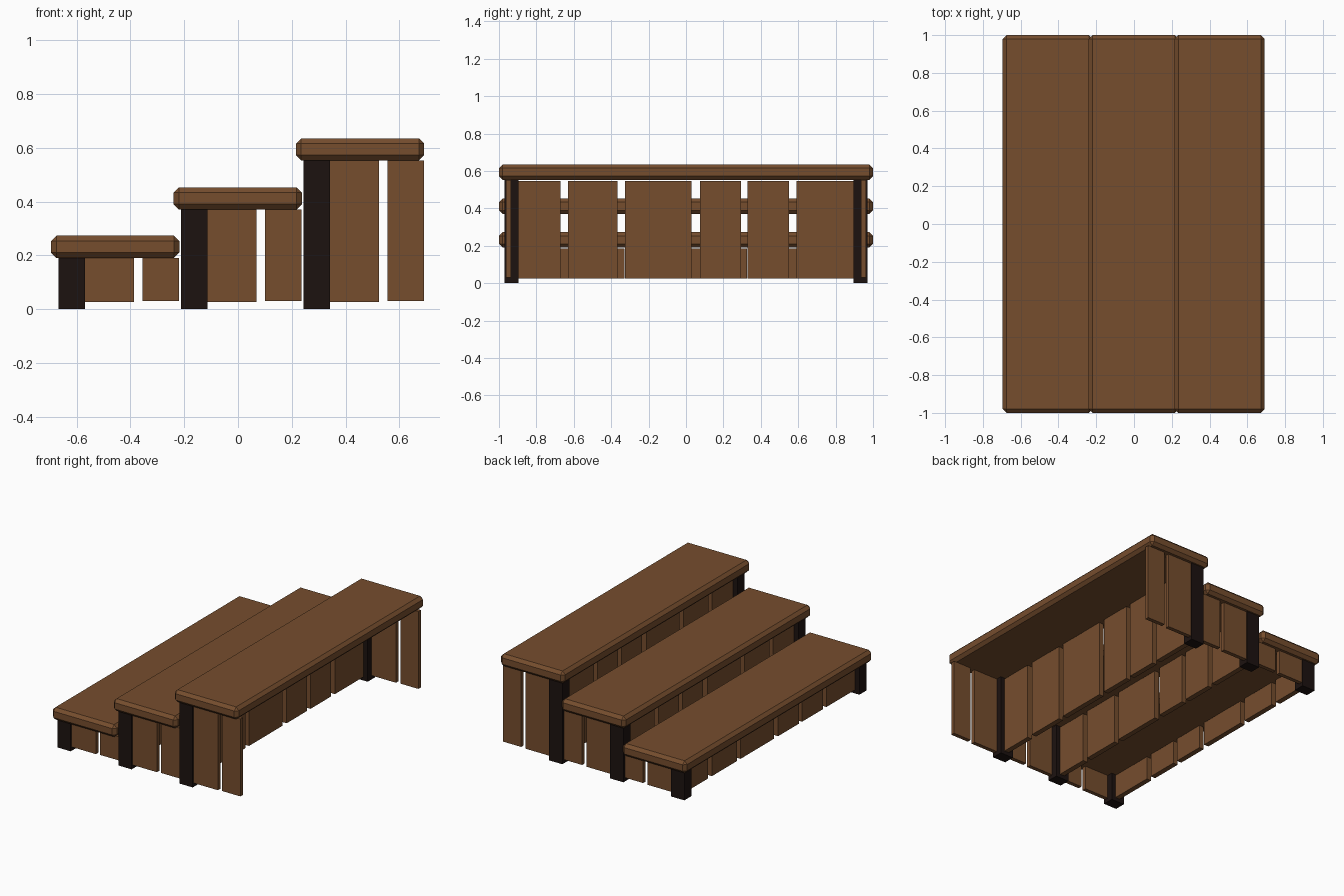
import bpy

if "Cube" in bpy.data.objects:
    bpy.data.objects.remove(bpy.data.objects["Cube"])


def material(name, color):
    m = bpy.data.materials.new(name)
    m.diffuse_color = color
    m.use_nodes = True
    m.node_tree.nodes["Principled BSDF"].inputs["Base Color"].default_value = m.diffuse_color
    return m


WOOD = material("brown_wood", (0.18, 0.075, 0.027, 1))
DARK = material("dark_wood", (0.012, 0.006, 0.005, 1))


def box(name, x, y, z, mat, chamfer=0):
    """Box from (min, max) ranges, with an optional flat chamfer."""
    bpy.ops.mesh.primitive_cube_add(
        size=1, location=[(r[0] + r[1]) / 2 for r in (x, y, z)])
    ob = bpy.context.object
    ob.name = name
    ob.scale = [r[1] - r[0] for r in (x, y, z)]
    bpy.ops.object.transform_apply(location=False, rotation=False, scale=True)
    ob.data.materials.append(mat)
    if chamfer:
        b = ob.modifiers.new("chamfer", 'BEVEL')
        b.width = chamfer
        b.segments = 1
    return ob


# Uneven riser board widths along y
BOARDS = [(-0.9, -0.67), (-0.63, -0.365), (-0.325, 0.03),
          (0.075, 0.295), (0.33, 0.55), (0.59, 0.9)]

# Left edge of each tread and height of its underside
STEPS = [(-0.695, 0.19), (-0.24, 0.37), (0.215, 0.552)]

for i, (x0, h) in enumerate(STEPS, 1):
    # Tread
    box(f"tread_{i}", (x0, x0 + 0.477), (-1, 1), (h, h + 0.083), WOOD, 0.02)

    for side, s in (("front", -1), ("back", 1)):
        # Corner post
        box(f"{side}_post_{i}", (x0 + 0.028, x0 + 0.126),
            sorted((s * 0.895, s * 0.97)), (0, h), DARK)
        # Two side planks with a gap
        y = sorted((s * 0.935, s * 0.962))
        box(f"{side}_wide_plank_{i}", (x0 + 0.12, x0 + 0.309), y,
            (0.027, h), WOOD)
        box(f"{side}_narrow_plank_{i}", (x0 + 0.341, x0 + 0.476), y,
            (0.03, h), WOOD)

    # Riser boards between the posts; the lowest step is laid the other way
    for j, (a, b) in enumerate(BOARDS, 1):
        y = (-b, -a) if i == 1 else (a, b)
        box(f"riser_board_{i}_{j}", (x0 + 0.06, x0 + 0.095), y,
            (0.025, h - 0.005), WOOD)
